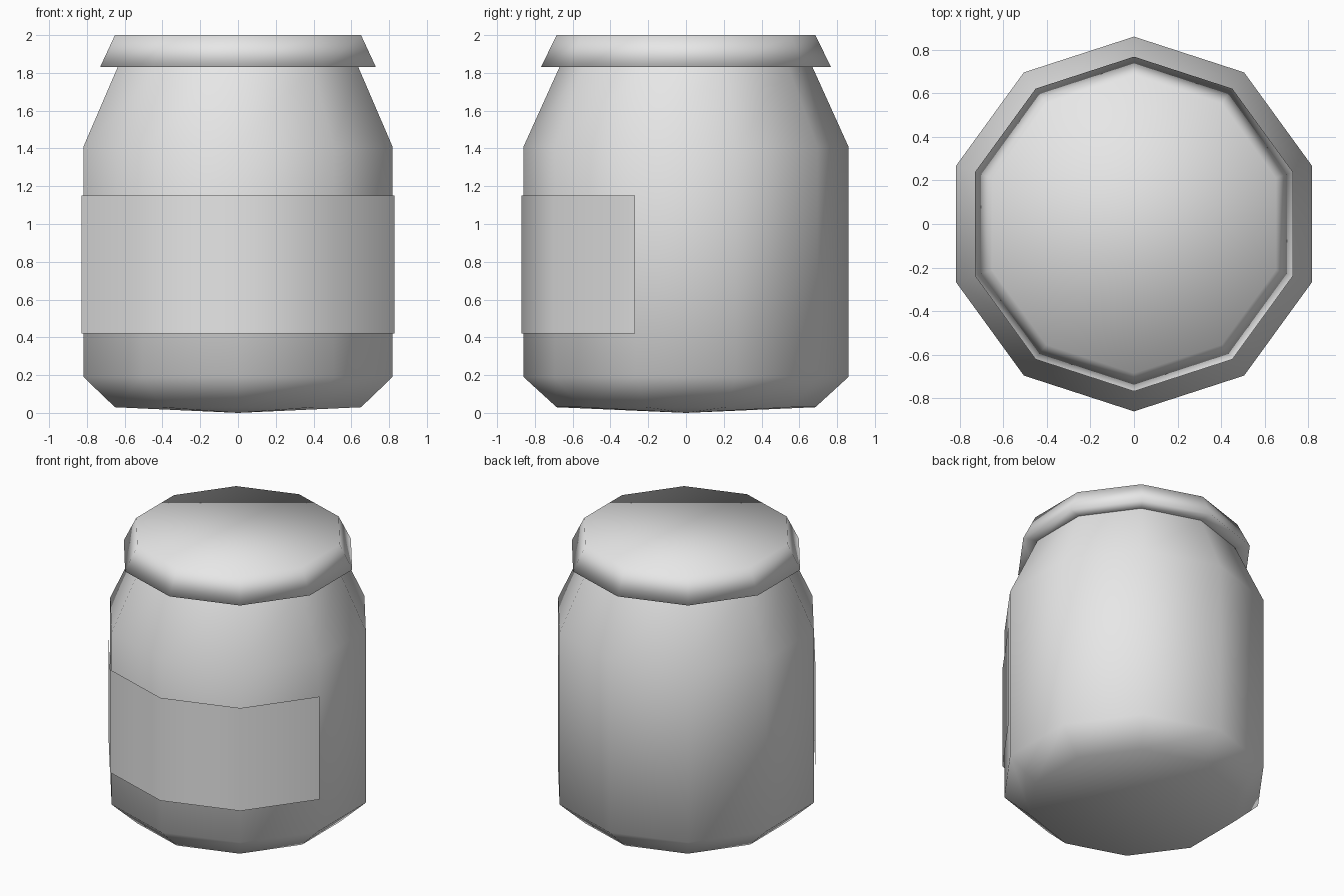
import bpy, bmesh, math

old = bpy.data.objects.get("Cube")
if old:
    bpy.data.objects.remove(old, do_unlink=True)

SIDES = 10
STEP = 2 * math.pi / SIDES


def material(name, value):
    mat = bpy.data.materials.new(name)
    mat.use_nodes = True
    colour = (value, value, value, 1)
    mat.diffuse_color = colour
    mat.node_tree.nodes["Principled BSDF"].inputs["Base Color"].default_value = colour
    return mat


def ring(bm, radius, z, first=0, count=SIDES):
    """Points around the axis, starting at the front (-y) corner."""
    return [bm.verts.new((radius * math.sin((first + i) * STEP),
                          -radius * math.cos((first + i) * STEP), z))
            for i in range(count)]


def bridge(bm, low, high, closed=True):
    n = len(low)
    for i in range(n if closed else n - 1):
        j = (i + 1) % n
        bm.faces.new((low[i], low[j], high[j], high[i]))


def finish(bm, name, mat):
    for face in bm.faces:
        face.smooth = True
    mesh = bpy.data.meshes.new(name)
    bm.to_mesh(mesh)
    bm.free()
    mesh.materials.append(mat)
    obj = bpy.data.objects.new(name, mesh)
    bpy.context.collection.objects.link(obj)
    return obj


def lathe(bm, profile):
    rings = [ring(bm, r, z) for r, z in profile]
    for low, high in zip(rings, rings[1:]):
        bridge(bm, low, high)
    return rings


grey = material("light_grey", 0.8)

# Jar body: shallow pointed base, straight wall, sloping shoulder
bm = bmesh.new()
rings = lathe(bm, [(0.685, 0.03), (0.86, 0.19), (0.86, 1.41), (0.67, 1.83)])
tip = bm.verts.new((0, 0, 0))
for i, v in enumerate(rings[0]):
    bm.faces.new((tip, rings[0][(i + 1) % SIDES], v))
finish(bm, "jar_body", grey)

# Flared lid with a flat top and an underside reaching the neck
bm = bmesh.new()
rings = lathe(bm, [(0.66, 1.83), (0.768, 1.83), (0.685, 2.0)])
bm.faces.new(rings[-1])
finish(bm, "lid", grey)

# Label: a thin sheet wrapped round the four front sides
bm = bmesh.new()
bridge(bm, ring(bm, 0.871, 0.42, -2, 5), ring(bm, 0.871, 1.15, -2, 5), closed=False)
finish(bm, "label", grey)
